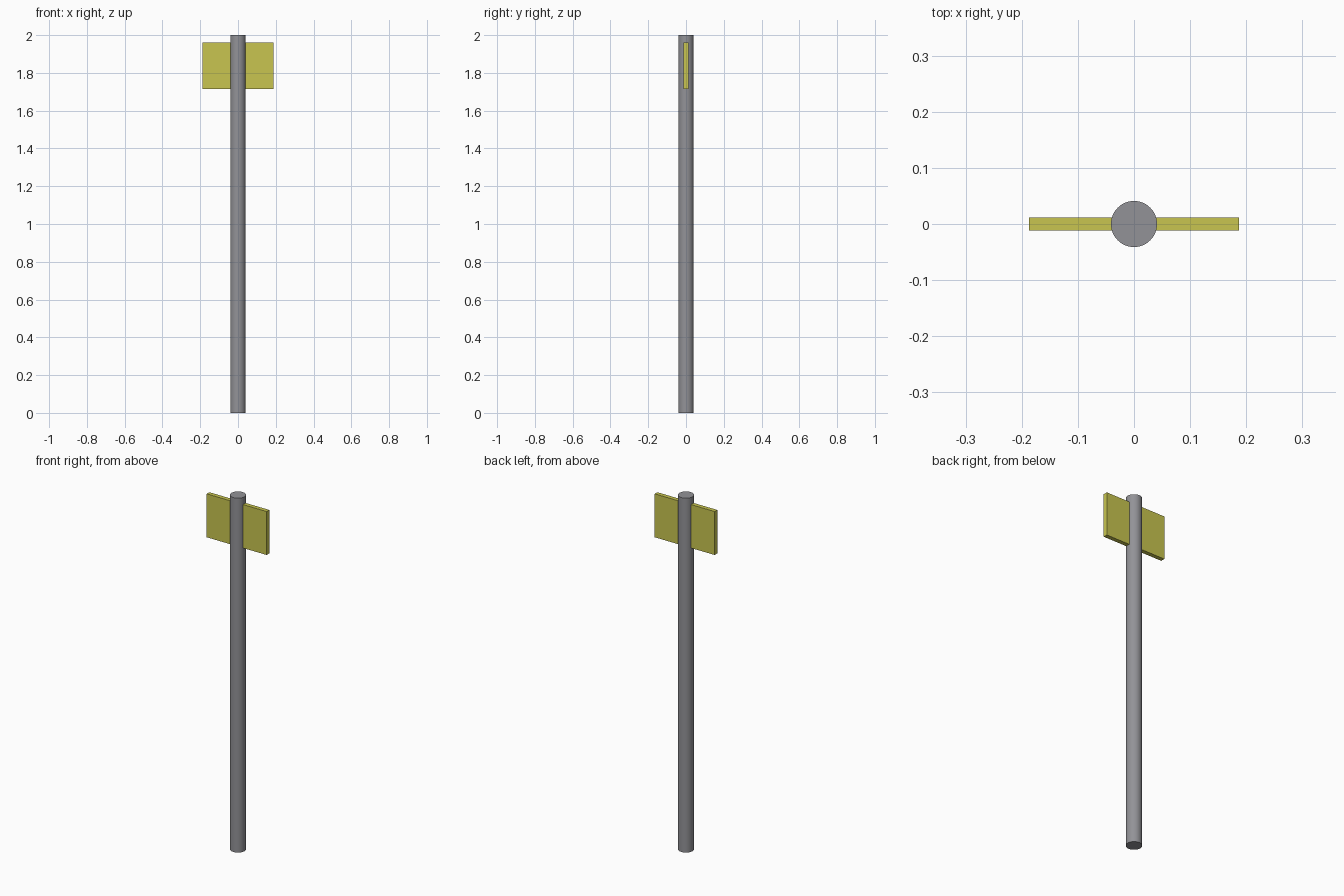
import bpy
import math

cube = bpy.data.objects.get("Cube")
if cube:
    bpy.data.objects.remove(cube, do_unlink=True)


def make_material(name, color):
    mat = bpy.data.materials.new(name)
    mat.use_nodes = True
    mat.diffuse_color = color
    mat.node_tree.nodes["Principled BSDF"].inputs["Base Color"].default_value = color
    return mat


steel = make_material("grey steel", (0.29, 0.29, 0.31, 1))
yellow = make_material("yellow paint", (0.58, 0.56, 0.08, 1))

# Round post
HEIGHT = 2.0
bpy.ops.mesh.primitive_cylinder_add(vertices=48, radius=0.041, depth=HEIGHT,
                                    location=(0, 0, HEIGHT / 2))
post = bpy.context.object
post.name = "post"
post.data.materials.append(steel)
bpy.ops.object.shade_smooth_by_angle(angle=math.radians(30))

# Sign plate passing through the post near its top
BOTTOM, TOP = 1.715, 1.96
bpy.ops.mesh.primitive_cube_add(size=1, location=(0, 0, (BOTTOM + TOP) / 2))
plate = bpy.context.object
plate.name = "sign_plate"
plate.scale = (0.374, 0.024, TOP - BOTTOM)
bpy.ops.object.transform_apply(location=False, rotation=False, scale=True)
plate.data.materials.append(yellow)
